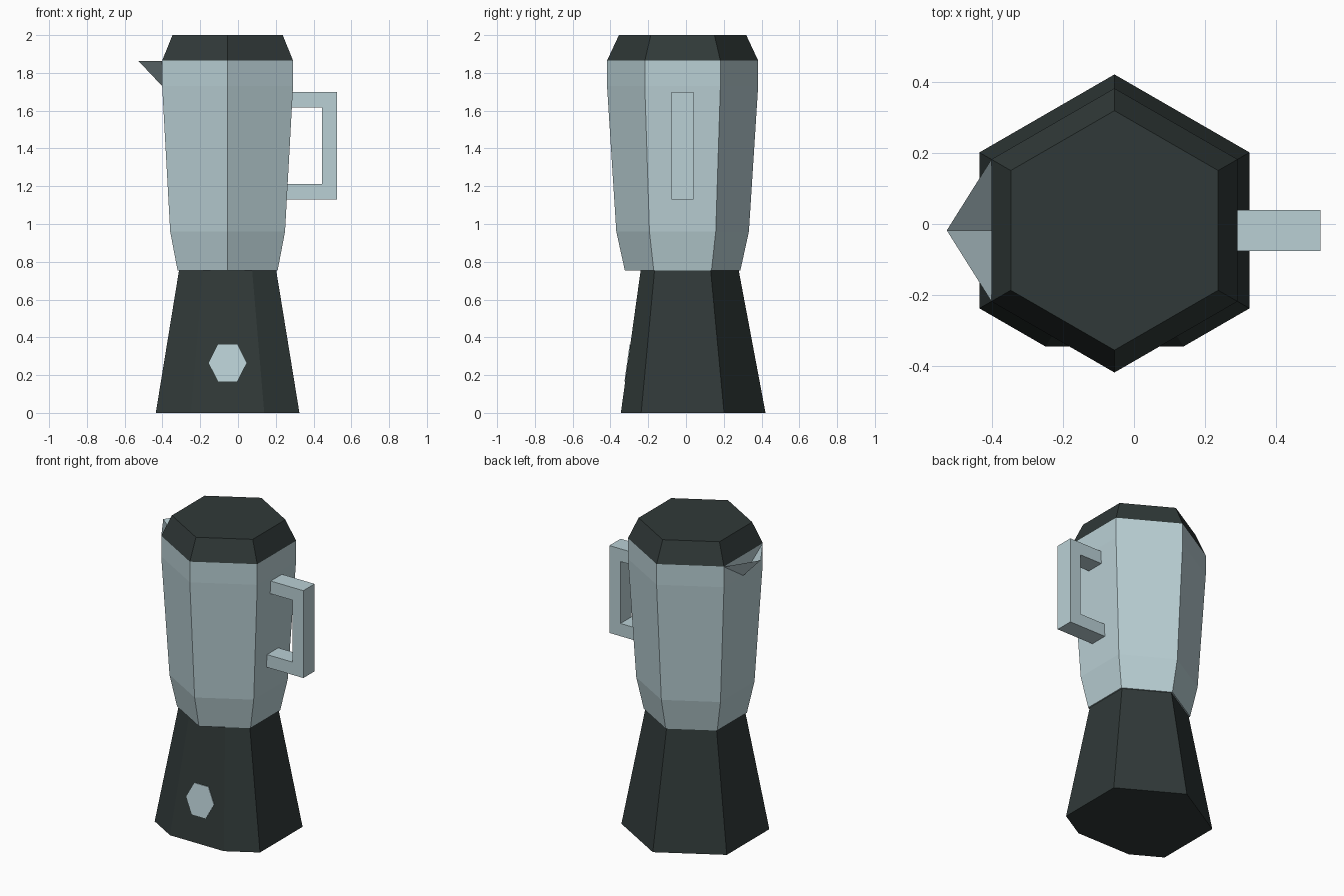
import bpy, bmesh, math

if "Cube" in bpy.data.objects:
    bpy.data.objects.remove(bpy.data.objects["Cube"])

CX, CY = -0.055, -0.018          # vertical axis of the blender body


def material(name, rgb):
    m = bpy.data.materials.new(name)
    m.diffuse_color = (*rgb, 1)
    m.use_nodes = True
    m.node_tree.nodes["Principled BSDF"].inputs["Base Color"].default_value = m.diffuse_color
    return m


GLASS = material("pale_blue_grey", (0.49, 0.63, 0.665))
DARK = material("charcoal_green", (0.0296, 0.0409, 0.0395))


def make(name, verts, faces, mat, recalc=True):
    mesh = bpy.data.meshes.new(name)
    mesh.from_pydata(verts, [], faces)
    if recalc:
        bm = bmesh.new()
        bm.from_mesh(mesh)
        bmesh.ops.recalc_face_normals(bm, faces=bm.faces)
        bm.to_mesh(mesh)
        bm.free()
    mesh.materials.append(mat)
    obj = bpy.data.objects.new(name, mesh)
    bpy.context.collection.objects.link(obj)
    return obj


def loft(name, rings, mat):
    """Skin a stack of equal-sized rings and cap both ends."""
    n = len(rings[0])
    faces = [list(range(n)), [len(rings) * n - n + i for i in range(n)]]
    for k in range(len(rings) - 1):
        for i in range(n):
            j = (i + 1) % n
            faces.append([k * n + i, k * n + j, k * n + n + j, k * n + n + i])
    return make(name, [v for r in rings for v in r], faces, mat)


def hexagon(radius, z):
    return [(CX + radius * math.sin(i * math.pi / 3),
             CY + radius * math.cos(i * math.pi / 3), z) for i in range(6)]


def cut_hexagon(radius, z, front):
    """Hexagon whose front corner is sliced off at y = front."""
    pts = hexagon(radius, z)
    half = (front - (CY - radius)) * math.sqrt(3)
    return pts[:3] + [(CX + half, front, z), (CX - half, front, z)] + pts[4:]


# Motor base with a flat sloping front panel
BASE_H = 0.755
loft("motor_base", [cut_hexagon(0.439, 0, -0.345),
                    cut_hexagon(0.297, BASE_H, -0.24)], DARK)

# Jug and lid
loft("jug", [hexagon(0.306, BASE_H), hexagon(0.351, 0.96),
             hexagon(0.40, 1.73), hexagon(0.40, 1.865)], GLASS)
loft("lid", [hexagon(0.40, 1.865), hexagon(0.337, 2.0)], DARK)

# Button lying on the front panel
button = []
for lift in (0.0, 0.004):
    ring = []
    for i in range(6):
        a = i * math.pi / 3
        z = 0.265 + 0.113 * math.sin(a)
        ring.append((CX + 0.10 * math.cos(a),
                     -0.345 + 0.105 * z / BASE_H - lift, z))
    button.append(ring)
loft("button", button, GLASS)

# Open pouring spout
wall = CX - 0.40 * math.cos(math.pi / 6)
make("spout", [(-0.527, CY, 1.863), (wall, CY + 0.2, 1.863),
               (wall, CY - 0.2, 1.863), (wall, CY, 1.73)],
     [(0, 1, 3), (0, 3, 2)], GLASS, recalc=False)

# Square handle, its ends following the jug wall
profile = [(0.288, 1.70), (0.525, 1.70), (0.525, 1.13), (0.256, 1.13),
           (0.261, 1.213), (0.445, 1.213), (0.445, 1.617), (0.283, 1.617)]
loft("handle", [[(x, y, z) for x, z in profile]
                for y in (CY - 0.058, CY + 0.058)], GLASS)
